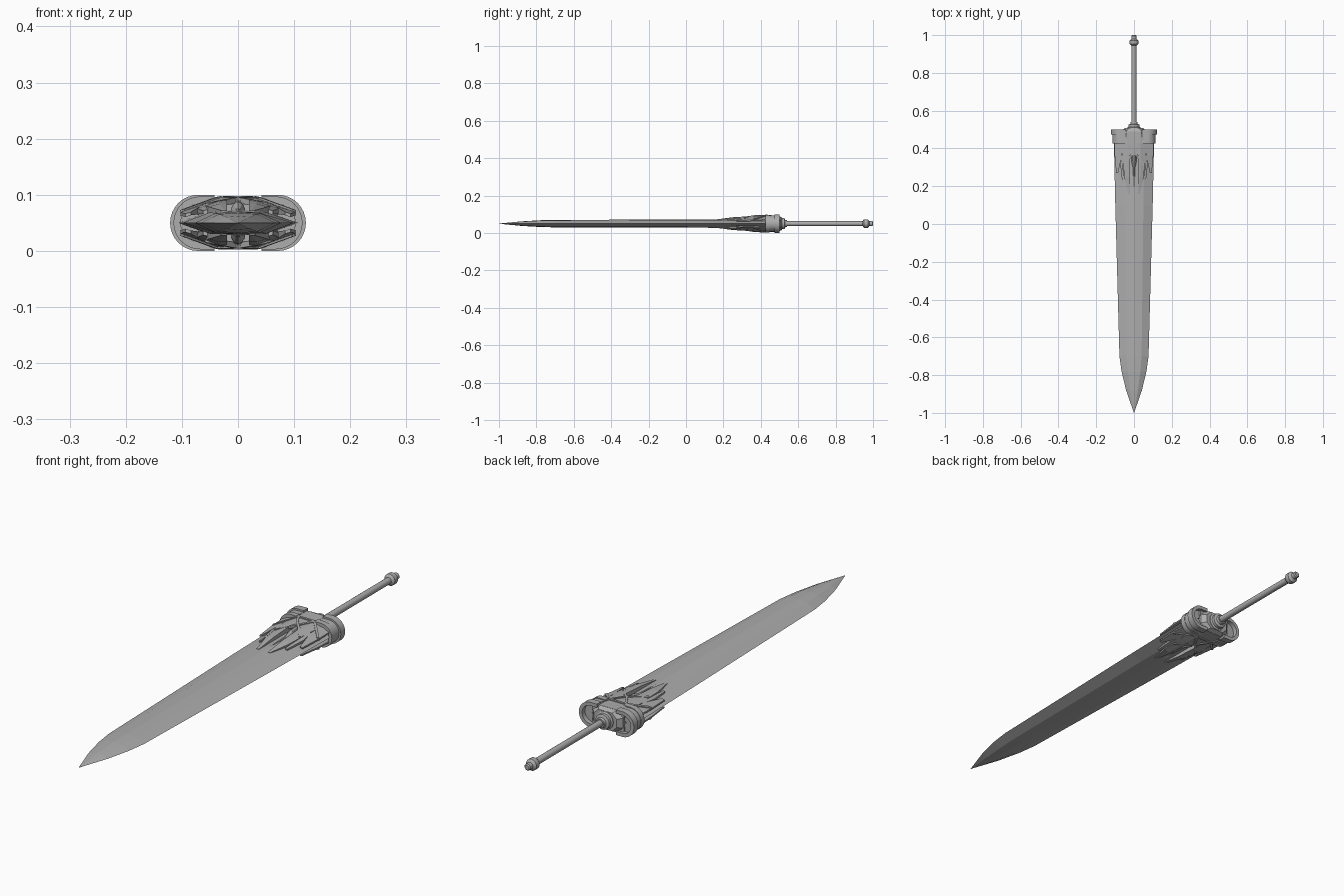
import bpy, bmesh, math

cube = bpy.data.objects.get("Cube")
if cube:
    bpy.data.objects.remove(cube)

CENTRE_Z = 0.05
steel = bpy.data.materials.new("grey_steel")
steel.use_nodes = True
GREY = (0.42, 0.42, 0.42, 1)
steel.diffuse_color = GREY
steel.node_tree.nodes["Principled BSDF"].inputs["Base Color"].default_value = GREY


def loft(name, rings, mirror=(False, False), smooth=False):
    """Skin a list of equal-length closed rings and cap both ends."""
    bm = bmesh.new()
    rows = [[bm.verts.new(p) for p in ring] for ring in rings]
    n = len(rows[0])
    for a, b in zip(rows, rows[1:]):
        for i in range(n):
            j = (i + 1) % n
            bm.faces.new((a[i], a[j], b[j], b[i]))
    bm.faces.new(rows[0])
    bm.faces.new(rows[-1])
    bmesh.ops.remove_doubles(bm, verts=bm.verts, dist=1e-5)
    bmesh.ops.recalc_face_normals(bm, faces=bm.faces)
    mesh = bpy.data.meshes.new(name)
    bm.to_mesh(mesh)
    bm.free()
    mesh.materials.append(steel)
    obj = bpy.data.objects.new(name, mesh)
    obj.location.z = CENTRE_Z
    bpy.context.collection.objects.link(obj)
    if any(mirror):
        mod = obj.modifiers.new("Mirror", "MIRROR")
        mod.use_axis = (mirror[0], False, mirror[1])
        mod.use_mirror_merge = False
    if smooth:
        bpy.ops.object.select_all(action="DESELECT")
        obj.select_set(True)
        bpy.context.view_layer.objects.active = obj
        bpy.ops.object.shade_smooth_by_angle(angle=math.radians(35))
    return obj


def lathe(name, profile, sides=20):
    """Turn (y, radius) pairs around the long axis."""
    turn = [2 * math.pi * i / sides for i in range(sides)]
    loft(name, [[(r * math.cos(a), y, r * math.sin(a)) for a in turn]
                for y, r in profile], smooth=True)


def interp(t, table):
    for (a, u), (b, v) in zip(table, table[1:]):
        if t <= b:
            return u + (v - u) * max(0, (t - a) / (b - a))
    return table[-1][1]


def shell_height(x, y):
    """Upper surface of the guard above the blade's middle plane."""
    top = interp(y, [(0.15, 0.021), (0.25, 0.034), (0.40, 0.043), (0.50, 0.045)])
    return top - 0.32 * max(0, abs(x) - 0.035)


# Blade: flat middle with wide bevels
def blade_ring(y, half, ridge, thick):
    upper = [(half, 0), (ridge, thick * 0.86), (0, thick),
             (-ridge, thick * 0.86), (-half, 0)]
    lower = [(x, -z) for x, z in upper[-2:0:-1]]
    return [(x, y, z) for x, z in upper + lower]


BLADE = [(0.46, 0.107, 0.052, 0.023), (0.1, 0.099, 0.05, 0.022),
         (-0.7, 0.077, 0.04, 0.02), (-0.78, 0.066, 0.034, 0.018),
         (-0.88, 0.042, 0.021, 0.012), (-1.0, 0.0005, 0.0002, 0.0005)]
loft("blade", [blade_ring(*row) for row in BLADE])


# Guard shells: armour panels on both faces of the blade
def panel(name, rows):
    rings = []
    for y, *xs in rows:
        top = [(x, y, shell_height(x, y)) for x in xs]
        under = [(x, y, min(0.016, z - 0.006)) for x, y, z in reversed(top)]
        rings.append(top + under)
    loft(name, rings, (True, True))


panel("guard_centre_panel", [(0.49, 0, 0.035, 0.07), (0.43, 0, 0.035, 0.068),
                             (0.365, 0, 0.035, 0.062)])
panel("guard_long_prong", [(0.365, 0.02, 0.035, 0.06), (0.25, 0.02, 0.033, 0.052),
                           (0.16, 0.02, 0.024, 0.03)])
panel("guard_side_prong", [(0.45, 0.064, 0.085, 0.103), (0.36, 0.065, 0.085, 0.102),
                           (0.27, 0.084, 0.089, 0.094)])
panel("guard_short_prong", [(0.365, 0.058, 0.062, 0.066), (0.31, 0.058, 0.064, 0.072),
                            (0.22, 0.054, 0.058, 0.062)])


# Raised straps forming the triangle and its branches
def strap(name, p, q, width=0.009):
    dx, dy = q[0] - p[0], q[1] - p[1]
    length = math.hypot(dx, dy)
    nx, ny = -dy / length * width / 2, dx / length * width / 2
    rings = []
    for x, y in (p, q):
        ends = [(x + nx, y + ny), (x - nx, y - ny)]
        top = [(u, v, shell_height(u, v) + 0.004) for u, v in ends]
        rings.append(top + [(u, v, z - 0.01) for u, v, z in reversed(top)])
    loft(name, rings, (True, True))


strap("triangle_side", (0.0, 0.37), (0.036, 0.43))
strap("triangle_top", (0.0, 0.43), (0.036, 0.43))
strap("upper_branch", (0.036, 0.43), (0.062, 0.485))
strap("outer_branch", (0.036, 0.43), (0.1, 0.36))
strap("lower_branch", (0.006, 0.37), (0.055, 0.31))

# Pointed rib lying in the central slot
rib_angles = [math.pi * i / 6 for i in range(7)]
loft("slot_rib", [[(r * math.cos(a), y, 0.014 + h * math.sin(a)) for a in rib_angles]
                  for y, r, h in [(0.38, 0.014, 0.026), (0.33, 0.014, 0.024),
                                  (0.30, 0.008, 0.013), (0.17, 0.003, 0.008)]],
     (False, True))


# Guard core: chamfered block between the collars
def core_ring(y, w, h):
    quarter = [(w, h * 0.45), (w * 0.6, h)]
    half = quarter + [(-x, z) for x, z in reversed(quarter)]
    return [(x, y, z) for x, z in half + [(-x, -z) for x, z in half]]


loft("guard_core", [core_ring(0.40, 0.06, 0.034), core_ring(0.44, 0.07, 0.042),
                    core_ring(0.49, 0.066, 0.044), core_ring(0.507, 0.05, 0.036)])


# C-shaped side collars with two rims and a recessed band
def collar(name, y0, y1, outer, inner, cx=0.071, tip=0.042):
    angles = [-math.pi / 2 + math.pi * i / 16 for i in range(17)]

    def arc(r):
        bow = [(cx + r * math.cos(a), r * math.sin(a)) for a in angles]
        return [(tip, -r)] + bow + [(tip, r)]

    section = arc(outer) + arc(inner)[::-1]
    loft(name, [[(x, y, z) for x, z in section] for y in (y0, y1)],
         (True, False), smooth=True)


collar("collar_rear_rim", 0.473, 0.5, 0.05, 0.036)
collar("collar_band", 0.44, 0.48, 0.043, 0.034)
collar("collar_front_rim", 0.425, 0.447, 0.047, 0.034, 0.068)
collar("collar_web", 0.445, 0.482, 0.037, 0.004)

# Grip, its stepped socket, and the pommel
lathe("grip_socket", [(0.49, 0.036), (0.51, 0.036), (0.514, 0.03),
                      (0.526, 0.03), (0.53, 0.02), (0.54, 0.018)])
lathe("grip", [(0.52, 0.013), (0.96, 0.013)], 16)
lathe("pommel", [(0.945, 0.013), (0.948, 0.019), (0.953, 0.023), (0.972, 0.023),
                 (0.977, 0.018), (0.98, 0.013), (0.996, 0.013), (1.0, 0.009)])
